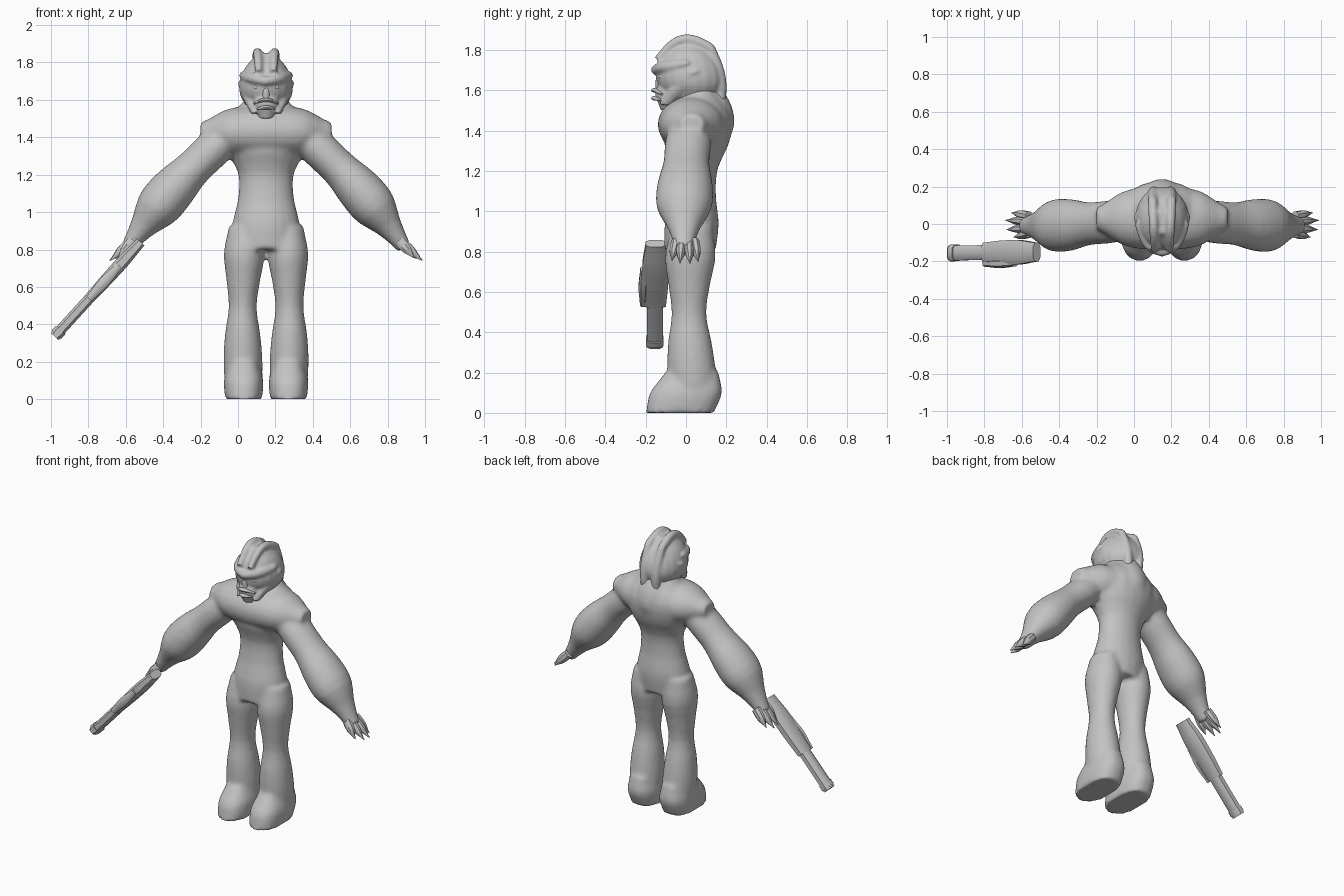
import bpy, bmesh, math
from mathutils import Vector

cube = bpy.data.objects.get("Cube")
if cube:
    bpy.data.objects.remove(cube, do_unlink=True)

SIDE_X, SIDE_Y = Vector((1, 0, 0)), Vector((0, 1, 0))
BODY_MIDDLE = 0.15
STEPS = 16

grey = bpy.data.materials.new("plain_grey")
grey.use_nodes = True
grey.diffuse_color = (0.55, 0.55, 0.55, 1)
grey.node_tree.nodes["Principled BSDF"].inputs["Base Color"].default_value = grey.diffuse_color


def blend(values, t):
    """Smooth curve through evenly spaced values, for t from zero to one."""
    last = len(values) - 1
    i = min(int(t * last), last - 1)
    f = t * last - i
    before, after = values[max(i - 1, 0)], values[min(i + 2, last)]
    a, b = values[i], values[i + 1]
    slope_a, slope_b = (b - before) / 2, (after - a) / 2
    ease = f * f * (3 - 2 * f)
    return a + (b - a) * ease + slope_a * f * (1 - f) ** 2 - slope_b * f * f * (1 - f)


def signed_power(value, power):
    return math.copysign(abs(value) ** power, value)


def limb(bm, start, end, radii, depth=1, bow=(0, 0, 0), side=SIDE_Y,
         sides=20, square=1, mirror=1):
    """Closed tube from start to end, bowed sideways, with radii spread along it."""
    start, end, bow = Vector(start), Vector(end), Vector(bow)
    for point in (start, end, bow):
        point.x *= mirror
    loops = []
    for step in range(STEPS + 1):
        t = step / STEPS
        centre = start.lerp(end, t) + bow * math.sin(math.pi * t)
        tangent = end - start + bow * math.pi * math.cos(math.pi * t)
        across = side.cross(tangent).normalized()
        radius = blend(radii, t)
        loop = []
        for k in range(sides):
            angle = math.tau * (k + 0.5) / sides
            c = signed_power(math.cos(angle), square)
            s = signed_power(math.sin(angle), square)
            loop.append(bm.verts.new(centre + radius * (across * c + side * depth * s)))
        loops.append(loop)
    faces = [bm.faces.new(loops[0][::-1]), bm.faces.new(loops[-1])]
    for low, high in zip(loops, loops[1:]):
        for k in range(sides):
            n = (k + 1) % sides
            faces.append(bm.faces.new((low[k], low[n], high[n], high[k])))
    bmesh.ops.recalc_face_normals(bm, faces=faces)


def finish(bm, name, location=(BODY_MIDDLE, 0, 0), voxel=0, soften=0):
    """Turn the bmesh into an object, optionally fused into one soft skin."""
    mesh = bpy.data.meshes.new(name)
    bm.to_mesh(mesh)
    bm.free()
    mesh.materials.append(grey)
    ob = bpy.data.objects.new(name, mesh)
    ob.location = location
    bpy.context.collection.objects.link(ob)
    bpy.ops.object.select_all(action="DESELECT")
    ob.select_set(True)
    bpy.context.view_layer.objects.active = ob
    if voxel:
        fuse = ob.modifiers.new("fuse", "REMESH")
        fuse.mode = "VOXEL"
        fuse.voxel_size = voxel
        fuse.use_smooth_shade = True
        smooth = ob.modifiers.new("soften", "SMOOTH")
        smooth.iterations = soften
    else:
        bpy.ops.object.shade_smooth_by_angle(angle=math.radians(40))


# Body: trunk, shoulder mass, back hump, arms, legs and feet fused together
bm = bmesh.new()
limb(bm, (0, 0.02, 0.8), (0, 0.07, 1.62),
     (0.17, 0.18, 0.15, 0.15, 0.22, 0.22, 0.1), depth=0.75)
limb(bm, (-0.35, 0.03, 1.43), (0.35, 0.03, 1.43),
     (0.05, 0.12, 0.14, 0.14, 0.12, 0.05), depth=1.2)
limb(bm, (0, 0.1, 1.24), (0, 0.13, 1.62), (0.05, 0.08, 0.1, 0.09, 0.06),
     depth=0.75, bow=(0, 0.05, 0))
for mirror in (1, -1):
    limb(bm, (0.18, 0.02, 1.43), (0.74, -0.01, 0.81),
         (0.09, 0.1, 0.1, 0.12, 0.12, 0.07, 0.04),
         depth=1.15, bow=(0.03, -0.01, 0.01), mirror=mirror)
    limb(bm, (0.11, 0.03, 0.92), (0.12, 0.04, 0.06),
         (0.09, 0.11, 0.09, 0.075, 0.095, 0.105, 0.1),
         depth=1.15, bow=(0.01, -0.02, 0), mirror=mirror)
    limb(bm, (0.12, 0.03, 0.2), (0.12, -0.03, 0), (0.08, 0.105, 0.1),
         depth=1.7, square=0.8, mirror=mirror)
finish(bm, "body", voxel=0.014, soften=6)

# Clawed fingers, fanned out in the same way on both hands
for mirror, name in ((1, "left_fingers"), (-1, "right_fingers")):
    bm = bmesh.new()
    for y in (-0.07, -0.03, 0.02, 0.06):
        curl = y * y
        limb(bm, (0.71, y * 0.7, 0.85), (0.84 - 10 * curl, y, 0.74 + 3 * curl),
             (0.03, 0.027, 0.003), depth=0.85, sides=8, mirror=mirror)
    finish(bm, name)

# Head: skull, muzzle, crests, brow and cheeks fused together
bm = bmesh.new()
limb(bm, (0, 0.04, 1.48), (0, 0.01, 1.85),
     (0.06, 0.1, 0.14, 0.14, 0.11, 0.05), depth=1.2)
limb(bm, (0, -0.09, 1.5), (0, -0.09, 1.67), (0.04, 0.07, 0.03), depth=0.9)
for mirror in (1, -1):
    # Crest over the helmet, then down the nape
    limb(bm, (0.04, -0.14, 1.75), (0.05, 0.12, 1.81), (0.02, 0.025, 0.025),
         bow=(0, -0.01, 0.07), side=SIDE_X, sides=12, mirror=mirror)
    limb(bm, (0.05, 0.12, 1.81), (0.04, 0.16, 1.49), (0.025, 0.03, 0.025),
         bow=(0, 0.03, 0), side=SIDE_X, sides=12, mirror=mirror)
    # Brow wing sweeping up to the temple
    limb(bm, (0, -0.15, 1.7), (0.14, 0, 1.74), (0.025, 0.025, 0.015),
         bow=(0.02, -0.03, 0), sides=12, mirror=mirror)
    # Cheek plate along the jaw
    limb(bm, (0.06, -0.1, 1.53), (0.14, 0.04, 1.7), (0.02, 0.025, 0.015),
         depth=1.8, sides=12, mirror=mirror)
finish(bm, "head", voxel=0.009, soften=3)

# Lips, arched round the muzzle
for name, z, reach, arch in (("upper_lip", 1.58, 0.065, 0.02),
                             ("lower_lip", 1.55, 0.05, 0.01)):
    bm = bmesh.new()
    limb(bm, (-reach, -0.12, z), (reach, -0.12, z), (0.005, 0.012, 0.005),
         depth=1.5, bow=(0, -0.035, arch), sides=10)
    finish(bm, name)

# Nose
bm = bmesh.new()
limb(bm, (0, -0.13, 1.61), (0, -0.13, 1.69), (0.02, 0.02, 0.01), sides=10)
finish(bm, "nose")

# Eyes
for mirror, name in ((1, "left_eye"), (-1, "right_eye")):
    bm = bmesh.new()
    bmesh.ops.create_uvsphere(bm, u_segments=12, v_segments=8, radius=0.017)
    finish(bm, name, location=(BODY_MIDDLE + 0.055 * mirror, -0.12, 1.67))

# Weapon: each section lies along the line from the stock to the muzzle
stock, muzzle = Vector((-0.52, -0.15, 0.84)), Vector((-0.98, -0.155, 0.335))
bulge = Vector((0, -0.06, 0))
for name, first, last, radii, depth, offset in (
        ("weapon_receiver", 0, 0.6, (0.028, 0.036, 0.035, 0.03), 1.9, 0),
        ("weapon_barrel", 0.5, 1, (0.03, 0.03), 1.4, 0),
        ("weapon_muzzle", 0.93, 0.98, (0.036, 0.036), 1.3, 0),
        ("weapon_magazine", 0.25, 0.6, (0.02, 0.03, 0.02), 0.8, 1)):
    bm = bmesh.new()
    limb(bm, stock.lerp(muzzle, first) + bulge * offset,
         stock.lerp(muzzle, last) + bulge * offset,
         radii, depth=depth, sides=8, square=0.7)
    finish(bm, name, location=(0, 0, 0))
